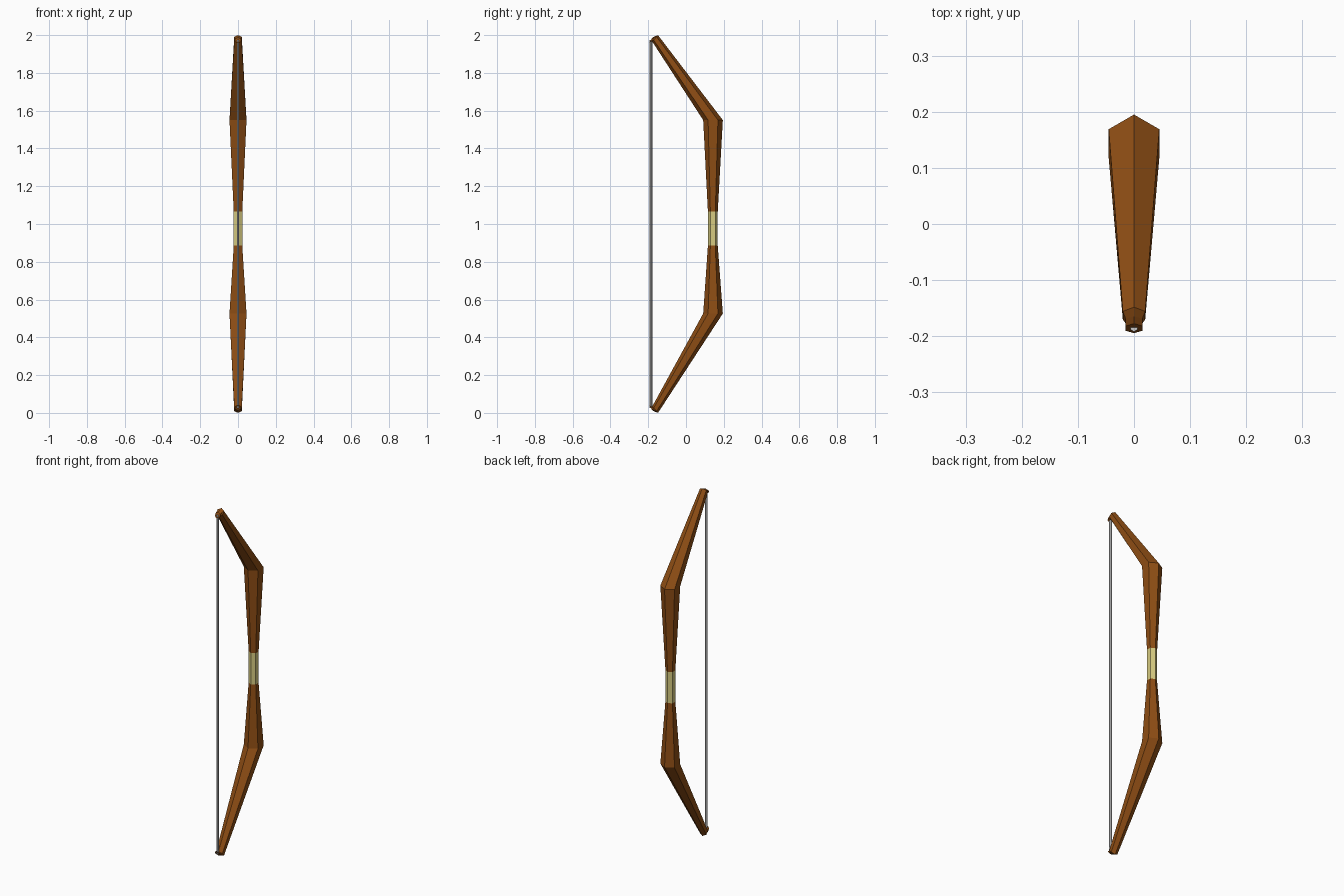
import bpy, bmesh
from math import sin, cos, pi, radians

if "Cube" in bpy.data.objects:
    bpy.data.objects.remove(bpy.data.objects["Cube"])


def material(name, color):
    m = bpy.data.materials.new(name)
    m.diffuse_color = color
    m.use_nodes = True
    m.node_tree.nodes["Principled BSDF"].inputs["Base Color"].default_value = m.diffuse_color
    return m


wood = material("wood", (0.27, 0.075, 0.007, 1))
wrap = material("wrap", (0.68, 0.60, 0.22, 1))


def loft(name, rings, mat=None, sides=6):
    """Skin polygon rings given as (y, z, radius, tilt in degrees)."""
    bm = bmesh.new()
    loops = []
    for y, z, r, tilt in rings:
        t = radians(tilt)
        loop = []
        for i in range(sides):
            a = 2 * pi * i / sides
            d = r * cos(a)
            loop.append(bm.verts.new((r * sin(a), y + d * cos(t), z + d * sin(t))))
        loops.append(loop)
    for a, b in zip(loops, loops[1:]):
        for i in range(sides):
            j = (i + 1) % sides
            bm.faces.new((a[i], a[j], b[j], b[i]))
    bm.faces.new(loops[0])
    bm.faces.new(loops[-1])
    bmesh.ops.recalc_face_normals(bm, faces=bm.faces)
    me = bpy.data.meshes.new(name)
    bm.to_mesh(me)
    bm.free()
    if mat:
        me.materials.append(mat)
    ob = bpy.data.objects.new(name, me)
    bpy.context.collection.objects.link(ob)
    return ob


GRIP_Y = 0.142
GRIP_R = 0.026

# Limbs: swell from the grip to the bend, then taper to a small nock
for name, s, grip_z, bend_z, end_z in (
        ("upper_limb", 1, 1.065, 1.55, 2.0),
        ("lower_limb", -1, 0.885, 0.526, 0.0)):
    loft(name, [
        (GRIP_Y, grip_z, GRIP_R, 0),
        (0.143, bend_z, 0.052, 0),
        (-0.163, end_z - s * 0.018, 0.023, s * 50),
        (-0.173, end_z - s * 0.021, 0.017, s * 60),
        (-0.186, end_z - s * 0.027, 0.017, s * 60),
    ], wood)

# Wrapped grip
loft("grip", [(GRIP_Y, 0.885, GRIP_R, 0), (GRIP_Y, 1.065, GRIP_R, 0)], wrap)

# Bow string
loft("string", [(-0.185, 0.025, 0.007, 0), (-0.185, 1.975, 0.007, 0)])
